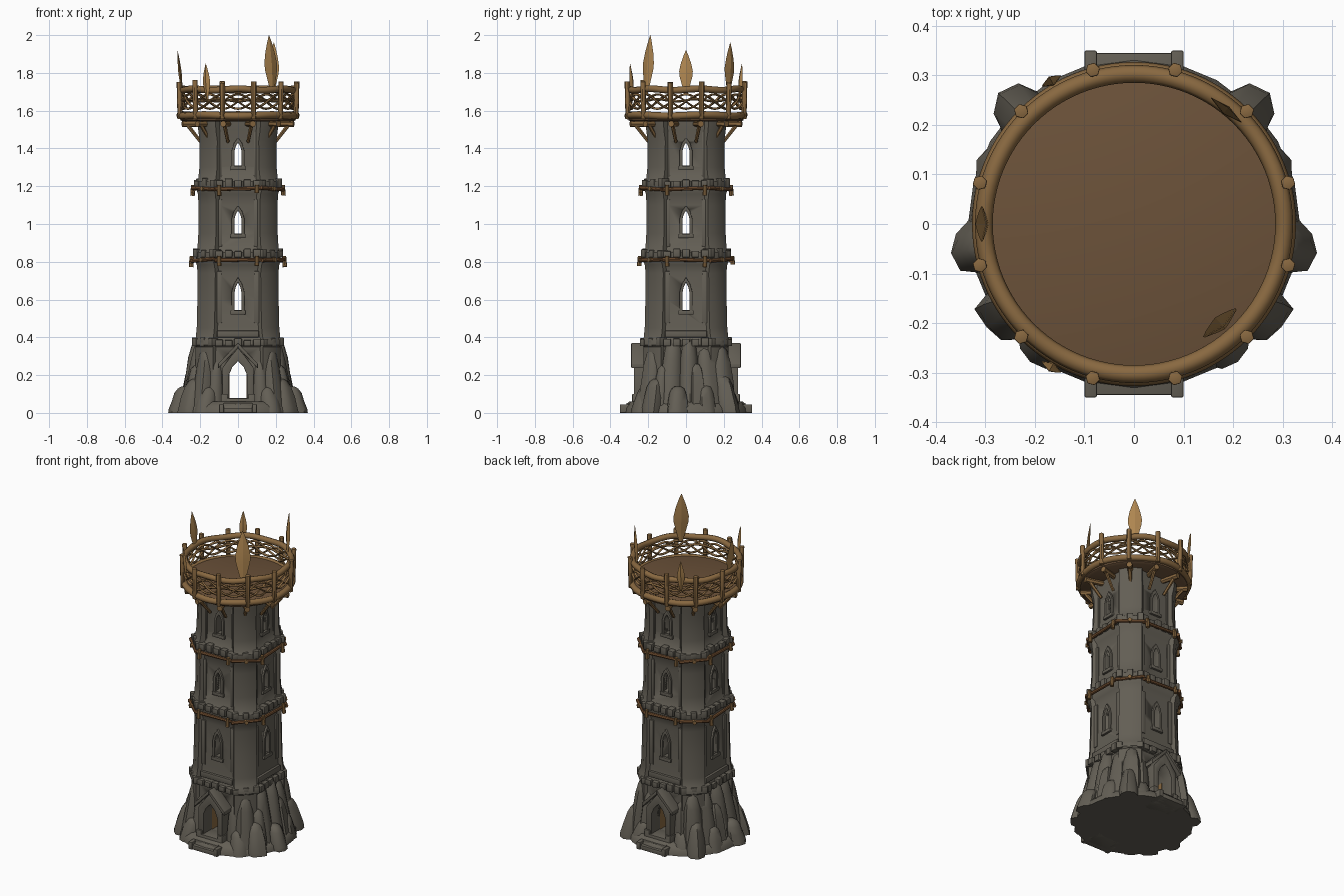
import bpy, bmesh, math, random
from mathutils import Vector

if "Cube" in bpy.data.objects:
    bpy.data.objects.remove(bpy.data.objects["Cube"])

random.seed(4)
rad = math.radians
FACES = [-90, 0, 90, 180]          # the four window walls


def material(name, rgb):
    m = bpy.data.materials.new(name)
    m.diffuse_color = (*rgb, 1)
    m.use_nodes = True
    m.node_tree.nodes["Principled BSDF"].inputs["Base Color"].default_value = m.diffuse_color
    return m


STONE = material("grey_stone", (0.125, 0.113, 0.09))
WOOD = material("rail_wood", (0.25, 0.14, 0.052))
ROD = material("red_brown_wood", (0.2, 0.092, 0.036))
DECK = material("deck_wood", (0.15, 0.085, 0.042))
LEAF = material("pale_wood", (0.42, 0.235, 0.08))


def P(a, r, z, t=0.0):
    """Point at angle a (degrees), radius r, height z, sideways offset t."""
    c, s = math.cos(rad(a)), math.sin(rad(a))
    return Vector((r * c - t * s, r * s + t * c, z))


def loft(bm, rings, cap=True, closed=False):
    vs = [[bm.verts.new(p) for p in ring] for ring in rings]
    n = len(vs[0])
    pairs = list(zip(vs, vs[1:])) + ([(vs[-1], vs[0])] if closed else [])
    for lo, hi in pairs:
        for i in range(n):
            j = (i + 1) % n
            bm.faces.new((lo[i], lo[j], hi[j], hi[i]))
    if cap and not closed:
        bm.faces.new(vs[0][::-1])
        bm.faces.new(vs[-1])


def rod(bm, p, q, r, r2=None, n=8):
    d = q - p
    rot = d.to_track_quat('Z', 'Y')
    circ = [Vector((math.cos(2 * math.pi * i / n), math.sin(2 * math.pi * i / n), 0)) for i in range(n)]
    loft(bm, [[p + rot @ (c * r) for c in circ], [q + rot @ (c * (r2 or r)) for c in circ]])


def block(bm, a, r0, r1, t0, t1, z0, z1):
    loft(bm, [[P(a, r, z, t) for r, t in ((r0, t0), (r1, t0), (r1, t1), (r0, t1))] for z in (z0, z1)])


def hoop(bm, path, minor, n=96, sides=8):
    rings = []
    for i in range(n):
        a = 360 * i / n
        r, z = path(rad(a))
        rings.append([P(a, r + minor * math.cos(2 * math.pi * k / sides), z + minor * math.sin(2 * math.pi * k / sides))
                      for k in range(sides)])
    loft(bm, rings, closed=True)


def arch(h, z0, zs, zt, bow=0.62):
    """Pointed arch outline as (sideways, height) pairs."""
    zm = zs + 0.58 * (zt - zs)
    return [(-h, z0), (-h, zs), (-h * bow, zm), (0, zt), (h * bow, zm), (h, zs), (h, z0)]


def arch_frame(bm, a, r0, r1, outer, inner):
    order = [(r0, outer), (r1, outer), (r1, inner), (r0, inner)]
    loft(bm, [[P(a, r, o[i][1], o[i][0]) for r, o in order] for i in range(len(outer))])


def finish(bm, name, mat, bevel=0.0, angle=40):
    bmesh.ops.recalc_face_normals(bm, faces=bm.faces[:])
    me = bpy.data.meshes.new(name)
    bm.to_mesh(me)
    bm.free()
    ob = bpy.data.objects.new(name, me)
    bpy.context.collection.objects.link(ob)
    me.materials.append(mat)
    bpy.ops.object.select_all(action='DESELECT')
    ob.select_set(True)
    bpy.context.view_layer.objects.active = ob
    if bevel:
        b = ob.modifiers.new("bevel", 'BEVEL')
        b.width, b.segments = bevel, 2
        bpy.ops.object.modifier_apply(modifier="bevel")
    bpy.ops.object.shade_smooth_by_angle(angle=rad(angle))
    return ob


# Tower shaft: square walls with rounded piers on the diagonals
PROFILE = [(0, .255), (.35, .253), (.36, .262), (.385, .26), (.40, .25), (.45, .243), (.6, .238), (.74, .236),
           (.785, .243), (.80, .252), (.85, .25), (.865, .238), (.95, .231), (1.1, .229), (1.16, .235),
           (1.18, .245), (1.225, .243), (1.24, .231), (1.3, .223), (1.44, .221), (1.5, .232), (1.55, .235)]


def section(z, rp, hw=0.066):
    rw, pts, k = rp - 0.042, [], math.sqrt(.5)
    back = k * (rp + hw) - rw                     # step from pier side to wall
    for q in (45, 135, 225, 315):
        inner = rp - back / k
        pts += [P(q, inner, z, -hw), P(q, rp, z, -hw), P(q, rp + .01, z, -.03),
                P(q, rp + .01, z, .03), P(q, rp, z, hw), P(q, inner, z, hw)]
    return pts


bm = bmesh.new()
loft(bm, [section(z, r) for z, r in PROFILE])
shaft = finish(bm, "tower_shaft", STONE, angle=35)

# Openings cut right through the shaft
WINDOWS = [(.545, .64, .69, .196), (.95, 1.03, 1.07, .188), (1.31, 1.39, 1.43, .18)]
cuts = [(-90, arch(.048, .075, .2, .275))]
cuts += [(a, arch(.018, z0, zs, zt)) for a in (-90, 0) for z0, zs, zt, r in WINDOWS]
for a, outline in cuts:
    bm = bmesh.new()
    loft(bm, [[P(a, r, z, t) for t, z in outline] for r in (-.5, .5)])
    cutter = finish(bm, "opening_cutter", STONE)
    cutter.hide_render = True
    mod = shaft.modifiers.new("cut", 'BOOLEAN')
    mod.operation, mod.solver, mod.object = 'DIFFERENCE', 'EXACT', cutter
    bpy.context.view_layer.objects.active = shaft
    bpy.ops.object.modifier_apply(modifier="cut")
    bpy.data.objects.remove(cutter)

# Window frames, sills and wall ledges
bm = bmesh.new()
for a in FACES:
    for z0, zs, zt, r in WINDOWS:
        arch_frame(bm, a, r - .03, r + .011, arch(.034, z0 - .012, zs, zt + .028), arch(.018, z0 - .012, zs, zt))
        block(bm, a, r - .03, r + .016, -.04, .04, z0 - .024, z0 - .003)
        block(bm, a, r - .03, r + .008, -.115, -.085, z0 - .07, zt + .06)
        block(bm, a, r - .03, r + .008, .085, .115, z0 - .07, zt + .06)
    block(bm, a, .16, .218, -.11, .11, .40, .435)
finish(bm, "window_frames", STONE, .003)

# Stone blocks above each wooden band
bm = bmesh.new()
for z, rp in ((.835, .25), (1.205, .243), (.365, .257)):
    for a in FACES:
        for t in (-.1, -.05, 0, .05, .1):
            h = random.uniform(.02, .036)
            block(bm, a, .17, rp - .022 + random.uniform(0, .008), t - .02, t + .02, z - .012, z + h)
        for t in (-.06, 0, .06):
            h = random.uniform(.022, .038)
            block(bm, a + 45, .2, rp + .014, t - .017, t + .017, z - .012, z + h)
finish(bm, "band_stones", STONE, .005)

# Wooden bands: rods tied round the tower, with hanging pegs
bm = bmesh.new()
for z, rp in ((.81, .25), (1.187, .243)):
    for a in FACES:
        for aa, r, h in ((a, rp - .012, .125), (a + 45, rp + .014, .085)):
            tilt = random.uniform(-.006, .006)
            rod(bm, P(aa, r, z - tilt, -h), P(aa, r, z + tilt, h), .011, .009)
finish(bm, "band_rods", ROD)
bm = bmesh.new()
for z, rp in ((.81, .25), (1.187, .243)):
    for a in FACES:
        for t in (-.1, .1):
            rod(bm, P(a, rp - .002, z - random.uniform(.02, .04), t), P(a, rp - .005, z + .02, t), .012, .01)
        rod(bm, P(a + 45, rp, z), P(a + 45, rp + .032, z), .012)
finish(bm, "band_pegs", WOOD)

# Rocky foot: leaning boulders, mirrored left and right
ROCKS = [(-9, .315, .285, .06, .14), (22, .285, .26, .058, .15), (44, .315, .27, .062, .2), (-35, .31, .27, .064, .18),
         (-53, .3, .26, .058, .14), (60, .29, .25, .052, .13), (-20, .25, .2, .075, .385), (4, .25, .205, .06, .39),
         (28, .26, .21, .065, .35), (47, .27, .235, .065, .36), (-45, .275, .235, .062, .34),
         (-60, .25, .225, .045, .28), (61, .25, .225, .045, .3), (13, .275, .24, .05, .26), (-29, .285, .25, .05, .25)]
bm = bmesh.new()
for a, r0, r1, w, h in ROCKS:
    lump = [random.uniform(.85, 1.08) for _ in range(9)]
    rings = []
    for f, s in ((0, 1), (.15, 1), (.45, .93), (.75, .8), (.92, .62), (1, .3)):
        c = P(a, r0 + (r1 - r0) * f, h * f)
        rings.append([c + P(a + 40 * i, w * s * lump[i] * random.uniform(.93, 1.03), 0) for i in range(9)])
    loft(bm, rings)
    loft(bm, [[Vector((-p.x, p.y, p.z)) for p in ring] for ring in rings])
loft(bm, [[P(15 * i, r, z) for i in range(24)] for r, z in ((.335, 0), (.33, .03), (.3, .06))])
finish(bm, "foot_rocks", STONE, angle=50)

# Front and back doorways with gabled hoods and steps
bm = bmesh.new()
wood = bmesh.new()
for a in (-90, 90):
    arch_frame(bm, a, .19, .275, arch(.082, .03, .24, .345, .45), arch(.048, .03, .2, .275))
    for s in (-1, 1):
        loft(bm, [[P(a, r, z + dz, t * s) for r, dz in ((.2, 0), (.29, 0), (.29, .026), (.2, .026))]
                  for t, z in ((.105, .235), (0, .345))])
        block(bm, a, .2, .285, *sorted((s * .055, s * .09)), 0, .1)
        block(bm, a, .26, .35, *sorted((s * .075, s * .1)), 0, .045)
        block(wood, a, .06, .19, *sorted((s * .046, s * .05)), .075, .21)
    for r, z in ((.345, .027), (.315, .052), (.285, .078)):
        block(bm, a, .19, r, -.078, .078, 0, z)
finish(bm, "doorways_and_steps", STONE, .003)
finish(wood, "door_leaves", WOOD)

# Round deck on top
bm = bmesh.new()
loft(bm, [[P(7.5 * i, r, z) for i in range(48)] for r, z in ((.29, 1.542), (.305, 1.55), (.305, 1.585), (.29, 1.59))])
finish(bm, "deck", DECK)

# Rails and woven railing
bm = bmesh.new()
hoop(bm, lambda t: (.308, 1.575 + .003 * math.sin(5 * t)), .019)
hoop(bm, lambda t: (.303, 1.712 + .004 * math.sin(7 * t)), .018)
finish(bm, "rail_hoops", WOOD, angle=60)
bm = bmesh.new()
for k in range(4):
    hoop(bm, lambda t: (.303 + .006 * math.cos(12 * t + k), 1.648 + .038 * math.sin(6 * t + k * math.pi / 2)), .0065, 144, 6)
hoop(bm, lambda t: (.304, 1.655 + .006 * math.sin(9 * t)), .007, 144, 6)
finish(bm, "woven_railing", WOOD, angle=60)

# Posts, beam ends and braces
posts, beams = bmesh.new(), bmesh.new()
for i in range(12):
    a = 15 + 30 * i
    rod(posts, P(a, .318, 1.555), P(a, .322, 1.755 + random.uniform(-.01, .008)), .014, .015, 6)
    rod(beams, P(a, .18, 1.53), P(a, .305, 1.53), .015, .017, 7)
    rod(beams, P(a, .205, 1.435), P(a, .285, 1.535), .009, .011, 6)
finish(posts, "railing_posts", WOOD, .002)
finish(beams, "deck_beams", WOOD)

# Leaf-shaped spikes: angle, base radius, tip radius, base z, tip z, half width
bm = bmesh.new()
for a, r0, r1, z0, z1, w in ((-49, .278, .25, 1.69, 2.0, .044), (51, .29, .302, 1.69, 1.96, .04),
                             (180, .295, .32, 1.69, 1.92, .036), (240, .325, .342, 1.66, 1.85, .022),
                             (120, .325, .342, 1.66, 1.85, .022)):
    rings = []
    for f, s in ((0, .25), (.2, .6), (.4, .95), (.52, 1), (.7, .75), (.86, .4), (1, .03)):
        r, z = r0 + (r1 - r0) * f, z0 + (z1 - z0) * f
        rings.append([P(a, r, z, w * s), P(a, r + .009 * s, z), P(a, r, z, -w * s), P(a, r - .009 * s, z)])
    loft(bm, rings)
finish(bm, "leaf_spikes", LEAF, angle=20)
